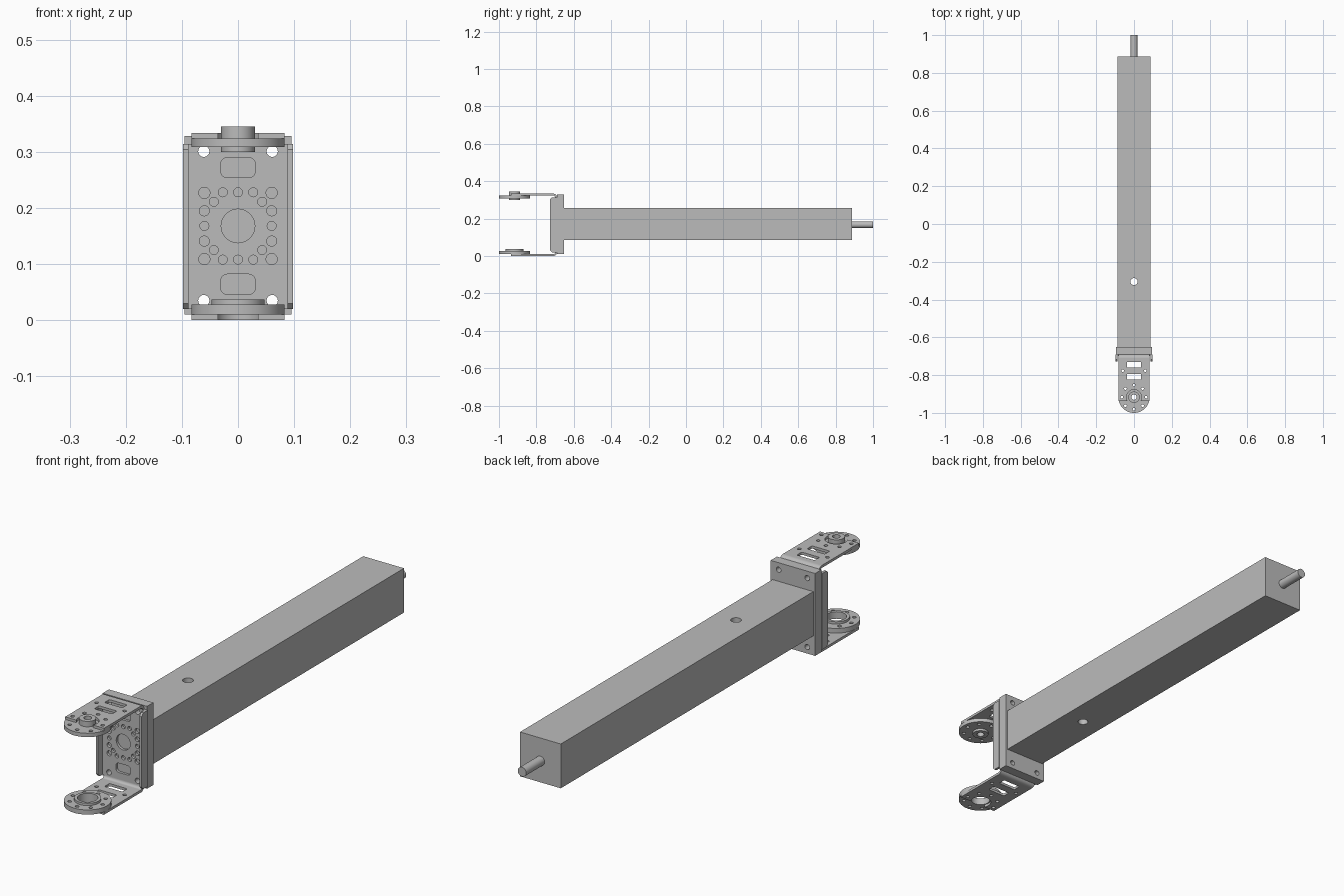
import bpy, bmesh
from math import cos, sin, pi, radians, asin

cube = bpy.data.objects.get("Cube")
if cube:
    bpy.data.objects.remove(cube, do_unlink=True)

grey = bpy.data.materials.new("machined grey metal")
grey.use_nodes = True
grey.diffuse_color = (0.5, 0.5, 0.5, 1)
grey.node_tree.nodes["Principled BSDF"].inputs["Base Color"].default_value = (0.5, 0.5, 0.5, 1)

# Which world axes the profile's u, v and thickness directions follow
AXES = {"z": (0, 1, 2), "y": (0, 2, 1), "x": (1, 2, 0)}


def arc(cx, cy, r, a0, a1, n):
    return [(cx + r * cos(radians(a0 + (a1 - a0) * i / n)),
             cy + r * sin(radians(a0 + (a1 - a0) * i / n))) for i in range(n + 1)]


def circle(cx, cy, r, n=32):
    return arc(cx, cy, r, 0, 360, n)[:-1]


def rect(u0, u1, v0, v1):
    return [(u0, v0), (u1, v0), (u1, v1), (u0, v1)]


def rounded(cx, cy, hw, hh, r):
    pts = []
    for k, (sx, sy) in enumerate([(1, 1), (-1, 1), (-1, -1), (1, -1)]):
        pts += arc(cx + sx * (hw - r), cy + sy * (hh - r), r, 90 * k, 90 * k + 90, 5)
    return pts


def plate(name, axis, low, high, outline, holes=()):
    """Extrude a filled outline with holes between two levels along an axis."""
    curve = bpy.data.curves.new(name, "CURVE")
    curve.dimensions = "2D"
    curve.fill_mode = "BOTH"
    curve.extrude = (high - low) / 2
    for loop in [outline, *holes]:
        spline = curve.splines.new("POLY")
        spline.points.add(len(loop) - 1)
        for point, (u, v) in zip(spline.points, loop):
            point.co = (u, v, 0, 1)
        spline.use_cyclic_u = True
    temp = bpy.data.objects.new(name + " profile", curve)
    bpy.context.collection.objects.link(temp)
    bpy.context.view_layer.update()
    evaluated = temp.evaluated_get(bpy.context.evaluated_depsgraph_get())
    mesh = bpy.data.meshes.new_from_object(evaluated)
    bpy.data.objects.remove(temp, do_unlink=True)
    bpy.data.curves.remove(curve)

    bm = bmesh.new()
    bm.from_mesh(mesh)
    order = AXES[axis]
    for vert in bm.verts:
        local = (vert.co.x, vert.co.y, vert.co.z + (low + high) / 2)
        for value, world in zip(local, order):
            vert.co[world] = value
    bmesh.ops.remove_doubles(bm, verts=bm.verts, dist=1e-5)
    bmesh.ops.recalc_face_normals(bm, faces=bm.faces)
    bm.to_mesh(mesh)
    bm.free()

    mesh.name = name
    mesh.materials.clear()
    mesh.materials.append(grey)
    obj = bpy.data.objects.new(name, mesh)
    bpy.context.collection.objects.link(obj)
    bpy.ops.object.select_all(action="DESELECT")
    obj.select_set(True)
    bpy.context.view_layer.objects.active = obj
    bpy.ops.object.shade_smooth_by_angle(angle=radians(30))
    return obj


MID = 0.168      # height of the long axis
PIVOT = -0.917   # y of the pivot
TOP = 0.334      # height of the upper arm's outer face
THICK = 0.010

# Long square beam with a cross hole, and its end shaft
plate("beam", "z", 0.085, 0.256, rect(-0.087, 0.087, -0.652, 0.888),
      [circle(0, -0.305, 0.019)])
plate("end_shaft", "y", 0.88, 1.0, circle(0, MID, 0.018))

# Mounting plate between beam and bracket
corners = [circle(x, z, 0.010, 20) for x in (-0.061, 0.061) for z in (0.035, 0.301)]
plate("mounting_plate", "y", -0.69, -0.652, rect(-0.095, 0.095, 0.010, 0.328), corners)

# Bracket web with its hole pattern
pattern = [circle(0, MID, 0.030, 40)]
for s in (-1, 1):
    pattern.append(rounded(0, MID + s * 0.104, 0.031, 0.018, 0.012))
    pattern.append(circle(0, MID + s * 0.060, 0.008, 20))
    pattern.append(circle(s * 0.060, MID, 0.008, 20))
    for t in (-1, 1):
        pattern.append(circle(s * 0.060, MID + t * 0.059, 0.010, 20))
        pattern.append(circle(s * 0.027, MID + t * 0.060, 0.008, 20))
        pattern.append(circle(s * 0.060, MID + t * 0.027, 0.009, 20))
        pattern.append(circle(s * 0.043, MID + t * 0.043, 0.008, 20))
plate("bracket_web", "y", -0.70, -0.69, rect(-0.09, 0.09, 0.02, 0.314), pattern + corners)

# Side flanges with clipped front corners
flange = [(-0.69, 0.020), (-0.69, 0.314), (-0.717, 0.314), (-0.727, 0.304),
          (-0.727, 0.030), (-0.717, 0.020)]
plate("left_flange", "x", 0.088, 0.098, flange)
plate("right_flange", "x", -0.098, -0.088, flange)

# Arm outline, notched around the pivot
END, NOTCH = -0.936, 0.040
tilt = asin((PIVOT - END) / NOTCH) * 180 / pi
arm = [(0.083, -0.71), (-0.083, -0.71), (-0.083, END)]
arm += arc(0, PIVOT, NOTCH, 180 + tilt, -tilt, 28) + [(0.083, END)]
arm_holes = [rounded(0, y, 0.038, 0.015, 0.005) for y in (-0.745, -0.808)]
arm_holes += [circle(x, -0.777, 0.007, 16) for x in (-0.06, 0.06)]


def ring_holes(angles):
    return [circle(0.064 * cos(radians(a)), PIVOT + 0.064 * sin(radians(a)), 0.007, 16)
            for a in angles]


arm_holes += ring_holes(range(0, 181, 45))
plate("upper_arm", "z", TOP - THICK, TOP, arm, arm_holes)
plate("lower_arm", "z", 0, THICK, arm, arm_holes)

# Rounded bends joining the arms to the web
plate("upper_bend", "x", -0.083, 0.083,
      arc(-0.71, 0.314, 0.020, 0, 90, 8) + arc(-0.71, 0.314, 0.010, 90, 0, 8))
plate("lower_bend", "x", -0.083, 0.083,
      arc(-0.71, 0.020, 0.020, 0, -90, 8) + arc(-0.71, 0.020, 0.010, -90, 0, 8))

# Pivot discs, upper hub and lower bearing ring
disc = circle(0, PIVOT, 0.083, 64)
disc_holes = ring_holes(range(0, 360, 45))
plate("upper_disc", "z", 0.309, TOP - THICK, disc, [circle(0, PIVOT, 0.028)] + disc_holes)
plate("upper_hub", "z", 0.300, 0.345, circle(0, PIVOT, 0.030, 40), [circle(0, PIVOT, 0.014)])
plate("lower_disc", "z", THICK, 0.028, disc, [circle(0, PIVOT, 0.036, 40)] + disc_holes)
plate("lower_bearing_ring", "z", 0.028, 0.037, circle(0, PIVOT, 0.047, 48),
      [circle(0, PIVOT, 0.036, 40)])
